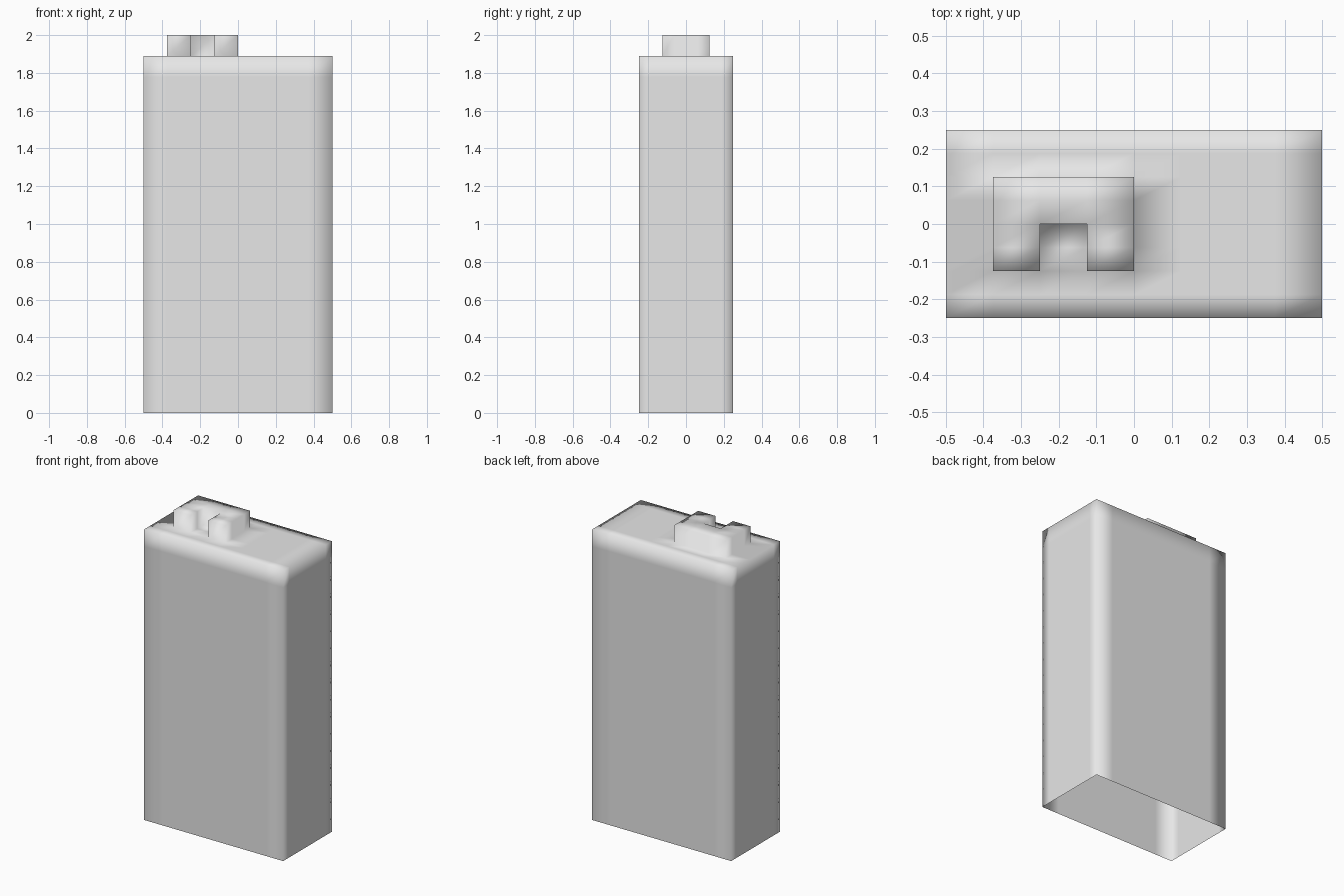
import bpy
import bmesh
from mathutils import Matrix, Vector

old = bpy.data.objects.get("Cube")
if old:
    bpy.data.objects.remove(old)

COLS = ROWS = 8
LAYERS = 18                      # 17 layers of case, one of terminal block
CELL = Vector((1 / COLS, 0.5 / ROWS, 2 / LAYERS))
TOP = 2 - CELL.z

mat = bpy.data.materials.new("plain_grey")
mat.use_nodes = True
grey = (0.8, 0.8, 0.8, 1)
mat.diffuse_color = grey
mat.node_tree.nodes["Principled BSDF"].inputs["Base Color"].default_value = grey

# Lid: a gridded rectangle at the top of the case
bm = bmesh.new()
bmesh.ops.create_grid(bm, x_segments=COLS, y_segments=ROWS, size=0.5,
                      matrix=Matrix.Translation((0, 0, TOP)) @ Matrix.Diagonal((1, 0.5, 1, 1)))
rim = [e for e in bm.edges if e.is_boundary]


# Terminal block: a U-shaped group of lid cells raised by one layer
def in_block(face):
    c = face.calc_center_median()
    outline = -0.375 < c.x < 0 and abs(c.y) < 0.125
    notch = -0.25 < c.x < -0.125 and c.y < 0
    return outline and not notch


base = [f for f in bm.faces if in_block(f)]
raised = bmesh.ops.extrude_face_region(bm, geom=base)["geom"]
bmesh.ops.translate(bm, vec=(0, 0, CELL.z),
                    verts=[g for g in raised if isinstance(g, bmesh.types.BMVert)])
leftover = [f for f in base if f.is_valid]
if leftover:
    bmesh.ops.delete(bm, geom=leftover, context='FACES')

# Case walls: the rim drawn down layer by layer, open at the bottom
for _ in range(LAYERS - 1):
    geom = bmesh.ops.extrude_edge_only(bm, edges=rim)["geom"]
    rim = [g for g in geom if isinstance(g, bmesh.types.BMEdge)]
    bmesh.ops.translate(bm, vec=(0, 0, -CELL.z),
                        verts=[g for g in geom if isinstance(g, bmesh.types.BMVert)])

# Outward normals, soft shading over the whole shell
bmesh.ops.recalc_face_normals(bm, faces=bm.faces)
if sum(f.normal.z for f in bm.faces) < 0:
    bmesh.ops.reverse_faces(bm, faces=bm.faces)
for f in bm.faces:
    f.smooth = True

mesh = bpy.data.meshes.new("case_with_terminal_block")
bm.to_mesh(mesh)
bm.free()
mesh.materials.append(mat)
case = bpy.data.objects.new("case_with_terminal_block", mesh)
bpy.context.collection.objects.link(case)
